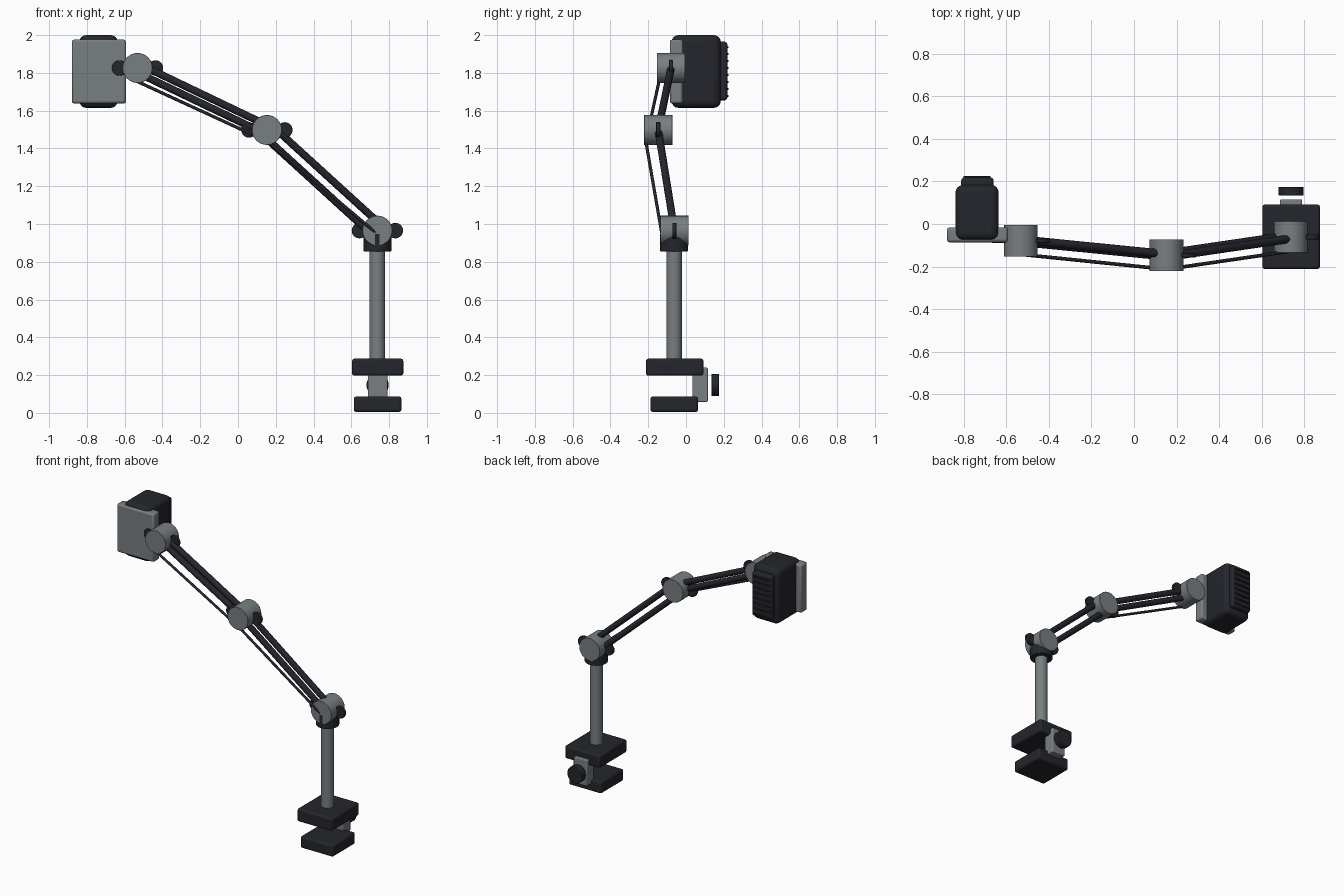
import bpy
from math import pi
from mathutils import Vector

if "Cube" in bpy.data.objects:
    bpy.data.objects.remove(bpy.data.objects["Cube"])


def material(name, rgb):
    m = bpy.data.materials.new(name)
    m.diffuse_color = (*rgb, 1)
    m.use_nodes = True
    m.node_tree.nodes["Principled BSDF"].inputs["Base Color"].default_value = m.diffuse_color
    return m


DARK = material("dark_plastic", (0.018, 0.019, 0.025))
GREY = material("grey_metal", (0.19, 0.21, 0.22))


def finish(name, mat, bevel=0, segments=2):
    ob = bpy.context.object
    ob.name = name
    ob.data.materials.append(mat)
    if bevel:
        mod = ob.modifiers.new("bevel", 'BEVEL')
        mod.width, mod.segments = bevel, segments
    bpy.ops.object.shade_smooth_by_angle(angle=0.6)
    return ob


def box(name, lo, hi, mat, bevel=0.01, segments=2):
    lo, hi = Vector(lo), Vector(hi)
    bpy.ops.mesh.primitive_cube_add(size=1, location=(lo + hi) / 2)
    bpy.context.object.scale = hi - lo
    bpy.ops.object.transform_apply(location=False, rotation=False, scale=True)
    return finish(name, mat, bevel, segments)


def rod(name, a, b, radius, mat, sides=20, bevel=0):
    a, b = Vector(a), Vector(b)
    d = b - a
    bpy.ops.mesh.primitive_cylinder_add(vertices=sides, radius=radius, depth=d.length,
                                        location=(a + b) / 2,
                                        rotation=d.to_track_quat('Z', 'Y').to_euler())
    return finish(name, mat, bevel)


BASE = Vector((0.738, -0.061, 0.965))
ELBOW = Vector((0.153, -0.147, 1.498))
WRIST = Vector((-0.532, -0.079, 1.826))

# Desk clamp
box("lower_clamp_jaw", (0.613, -0.188, 0.005), (0.865, 0.064, 0.087), DARK, 0.012)
box("upper_clamp_jaw", (0.604, -0.212, 0.197), (0.875, 0.092, 0.287), DARK, 0.012)
box("clamp_spine", (0.687, 0.034, 0.058), (0.791, 0.116, 0.24), GREY, 0.006)
rod("clamp_knob", (0.739, 0.134, 0.148), (0.739, 0.175, 0.148), 0.059, DARK, 32, 0.004)

# Post and swivel collar
rod("post", (0.738, -0.063, 0.27), (0.738, -0.063, 0.90), 0.041, GREY, 32)
rod("swivel_collar", (0.738, -0.063, 0.855), (0.738, -0.063, 0.95), 0.074, DARK, 40, 0.004)

# Joint drums with thin pivot discs on either side
for label, c in (("base", BASE), ("elbow", ELBOW), ("wrist", WRIST)):
    h = Vector((0, 0.075, 0))
    rod(f"{label}_joint_drum", c - h, c + h, 0.079, GREY, 48, 0.002)
    for side, s in (("left", -1), ("right", 1)):
        p = c + Vector((s * 0.095, 0, 0))
        t = Vector((0, 0.011, 0))
        rod(f"{label}_pivot_disc_{side}", p - t, p + t, 0.041, DARK, 28, 0.003)

# Parallel arm bars
for label, a, b in (("lower", BASE, ELBOW), ("upper", ELBOW, WRIST)):
    for side, s in (("left", -1), ("right", 1)):
        o = Vector((s * 0.052, 0, 0))
        rod(f"{label}_arm_bar_{side}", a + o, b + o, 0.02, DARK)

# Thin tension rods along the front of the arms
rod("lower_tension_rod", BASE + Vector((-0.01, -0.068, -0.01)),
    ELBOW + Vector((0, -0.066, -0.058)), 0.0085, DARK, 12)
rod("upper_tension_rod", ELBOW + Vector((0, -0.066, -0.06)),
    WRIST + Vector((0, -0.064, -0.072)), 0.0085, DARK, 12)

# Head: mounting plate, rounded housing, rear panel and cooling fins
box("head_mounting_plate", (-0.88, -0.086, 1.638), (-0.593, -0.016, 1.976), GREY, 0.012)
box("head_housing", (-0.84, -0.076, 1.615), (-0.637, 0.184, 2.0), DARK, 0.036, 4)
box("head_rear_panel", (-0.813, 0.17, 1.655), (-0.661, 0.219, 1.965), DARK, 0.014, 3)
for i in range(8):
    z = 1.677 + i * 0.037
    box(f"cooling_fin_{i + 1}", (-0.802, 0.205, z - 0.005), (-0.674, 0.226, z + 0.005), DARK, 0.002, 1)
